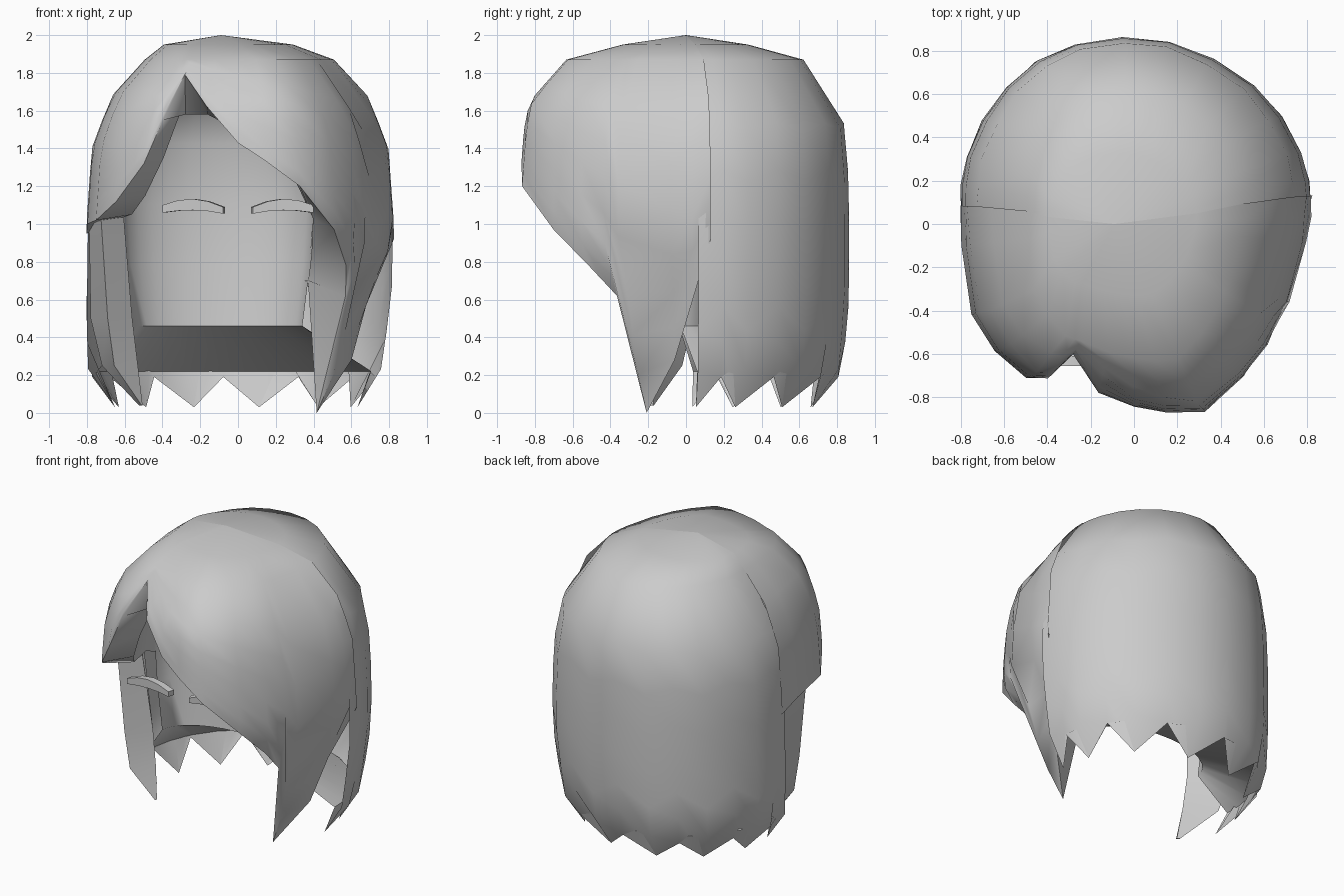
import bpy, bmesh
from math import sin, cos, atan2, degrees, radians, hypot

if "Cube" in bpy.data.objects:
    bpy.data.objects.remove(bpy.data.objects["Cube"])


def finish(name, bm, angle=40):
    mesh = bpy.data.meshes.new(name)
    bm.to_mesh(mesh)
    bm.free()
    ob = bpy.data.objects.new(name, mesh)
    bpy.context.collection.objects.link(ob)
    bpy.ops.object.select_all(action='DESELECT')
    ob.select_set(True)
    bpy.context.view_layer.objects.active = ob
    bpy.ops.object.shade_smooth_by_angle(angle=radians(angle))
    return ob


def interp(table, x):
    table = sorted(table)
    if x <= table[0][0]:
        return table[0][1]
    for (x0, y0), (x1, y1) in zip(table, table[1:]):
        if x <= x1:
            return y0 + (y1 - y0) * (x - x0) / (x1 - x0)
    return table[-1][1]


# Plan outline of the hair, turned into radius by angle
OUTLINE = [(-.04, .87), (-.45, .76), (-.68, .52), (-.8, .2), (-.8, .05), (-.79, -.15),
           (-.76, -.4), (-.64, -.6), (-.51, -.72), (-.4, -.75), (-.2, -.82), (0, -.86),
           (.33, -.87), (.51, -.7), (.68, -.43), (.79, -.12), (.825, .15), (.69, .5), (.37, .77)]
POLAR = [(degrees(atan2(y, x)) + k, hypot(x, y)) for x, y in OUTLINE for k in (-360, 0, 360)]

# Vertical profiles: height -> share of the outline, separately across and front to back
TOP_X = [(2, 0), (1.95, .42), (1.86, .64), (1.67, .84), (1.4, .965), (1, 1)]
TOP_Y = [(2, 0), (1.95, .38), (1.88, .71), (1.65, .94), (1.5, .975), (1.2, 1), (1, 1)]
BACK = [(.6, 1), (.22, .96), (0, .77)]
LOCK = [(.92, 1), (.62, .84), (.28, .75), (0, .58)]
INNER = [(1.75, 0), (1.68, .6), (1.55, .85), (1.3, .97), (1, 1), (.46, .87)]
LEVELS = [2, 1.95, 1.87]
STEPS = [.2, .35, .5, .65, .78, .89, 1]


def outer_point(a, z, low, scale=1):
    r = interp(POLAR, a) * scale
    x = r * cos(radians(a)) * interp(TOP_X + low, z) - .09 * max(0, z - 1.87) / .13
    if low is BACK:
        x -= .03 * max(0, 1 - abs(z - .22) / .5)
    return (x, r * sin(radians(a)) * interp(TOP_Y + low, z), z)


def inner_point(a, z):
    s = interp(INNER, z)
    c, n = cos(radians(a)), sin(radians(a))
    return (-.11 + .52 * s * c, -.05 + (.3 if n > 0 else .61) * s * n, z)


def patch(bm, columns, low, inner_z, inner_a, scale=1):
    """Columns run crown -> hairline -> inner hairline -> inner crown."""
    grid = []
    for a, end in columns:
        zi, ai = inner_z(end), inner_a(a)
        zs = LEVELS + [1.87 + (end - 1.87) * f for f in STEPS]
        pts = [outer_point(a, z, low, scale) for z in zs]
        if low is BACK:
            pts.append(outer_point(a, .22, low, .93))
        pts += [inner_point(ai, zi + (1.75 - zi) * f) for f in (0, .25, .5, .75, .92, 1)]
        grid.append([bm.verts.new(p) for p in pts])
    for c0, c1 in zip(grid, grid[1:]):
        for j in range(len(c0) - 1):
            bm.faces.new((c0[j], c0[j + 1], c1[j + 1], c1[j]))


bm = bmesh.new()
# Back hair with ragged tips
tips = [4.6, 23, 49, 79, 108, 133, 158, 177]
cols = []
for a, b in zip(tips, tips[1:]):
    cols += [(a, .03), ((a + b) / 2, .19)]
patch(bm, cols + [(tips[-1], .03)], BACK, lambda z: .46, lambda a: a, .993)

# Swept fringe running into the long right lock
SWING = [(-117.6, -114), (-103, -97), (-90, -75), (-80, -58), (-69, -38), (-54, -12),
         (-42, -3), (-26.6, 5), (9, 25)]
patch(bm, [(-117.6, 1.79), (-103, 1.62), (-90, 1.43), (-80, 1.33), (-69, 1.2), (-54, .97),
           (-42, .78), (-32.7, .62), (-26.6, 0), (-5.7, .28), (2.3, .57), (9, .92)],
      LOCK, lambda z: min(1.58, max(.7, z + .06)), lambda a: interp(SWING, a))

# Short left fringe
patch(bm, [(174, .95), (187, 1.0), (209, 1.02), (222, 1.12), (234.5, 1.32), (239, 1.55),
           (242.4, 1.79)], [], lambda z: min(1.58, z + .03),
      lambda a: interp([(174, 174), (234, 234), (242.4, 246)], a))
bmesh.ops.remove_doubles(bm, verts=bm.verts, dist=.0005)
finish("hair", bm, 55)


def loft(name, sections):
    bm = bmesh.new()
    rings = [[bm.verts.new(p) for p in s] for s in sections]
    n = len(rings[0])
    for r0, r1 in zip(rings, rings[1:]):
        for i in range(n):
            k = (i + 1) % n
            bm.faces.new((r0[i], r0[k], r1[k], r1[i]))
    bm.faces.new(rings[0])
    bm.faces.new(rings[-1])
    bmesh.ops.remove_doubles(bm, verts=bm.verts, dist=.0005)
    bmesh.ops.recalc_face_normals(bm, faces=bm.faces)
    return finish(name, bm, 35)


# Thin hanging strand in front of the left ear
strand = [(1.1, (-.73, -.3), (-.79, .06), (-.61, -.2)),
          (.5, (-.69, -.27), (-.78, .04), (-.56, -.14)),
          (.25, (-.655, -.26), (-.72, -.02), (-.53, -.15)),
          (.04, (-.51, -.19), (-.525, -.17), (-.505, -.175))]
loft("left_strand", [[(x, y, z) for x, y in pts] for z, *pts in strand])

# Eyebrows, mirrored
for side, label in ((-1, "left"), (1, "right")):
    secs = []
    for x, lo, hi in ((.08, 1.055, 1.09), (.16, 1.068, 1.12), (.24, 1.073, 1.133),
                      (.32, 1.07, 1.125), (.4, 1.06, 1.1)):
        secs.append([(side * x, -.655, lo), (side * (x - .012), -.61, lo),
                     (side * (x - .012), -.61, hi), (side * x, -.655, hi)])
    loft(label + "_eyebrow", secs)
